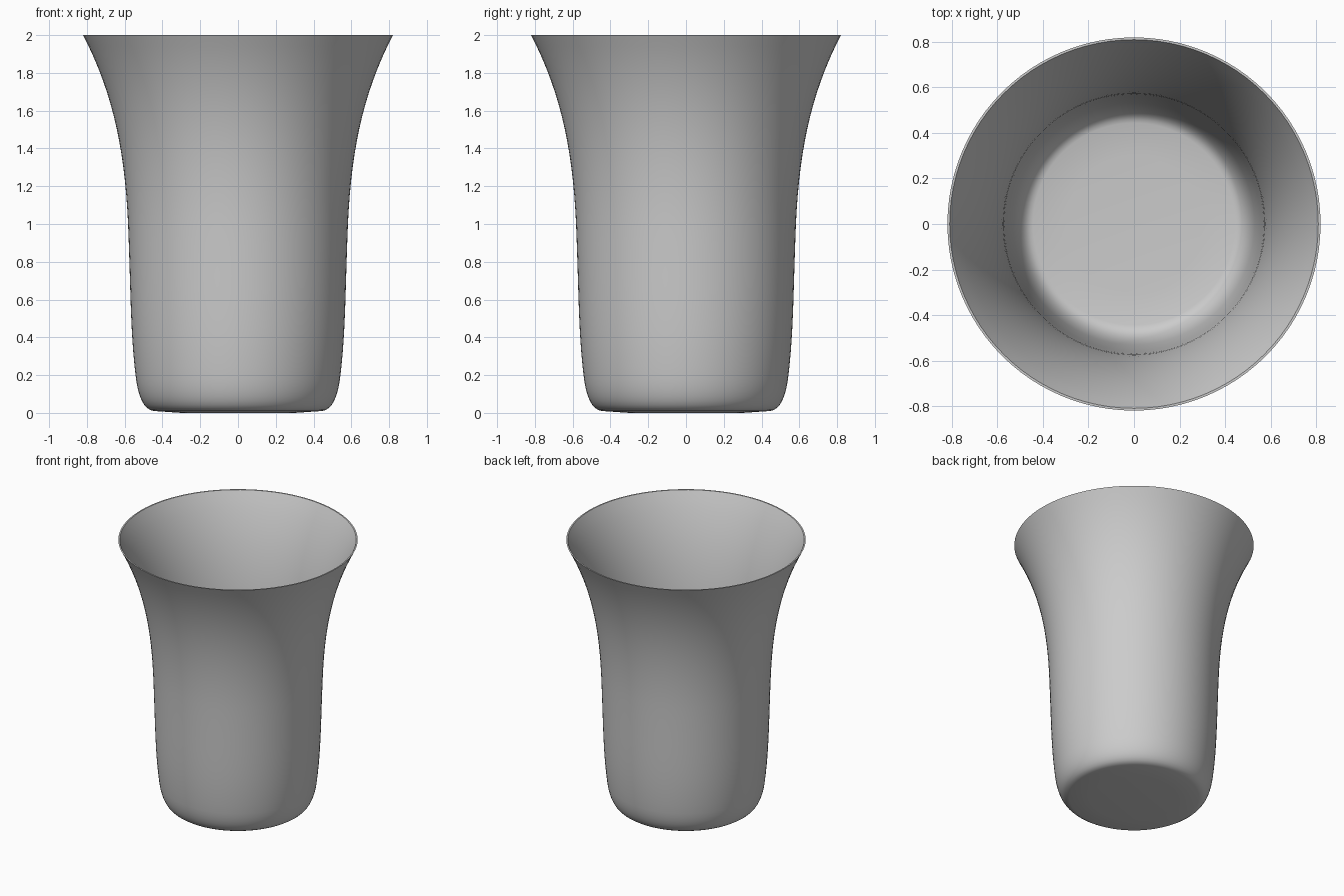
import bpy, bmesh, math
from mathutils import Vector
from mathutils.geometry import interpolate_bezier

cube = bpy.data.objects.get("Cube")
if cube:
    bpy.data.objects.remove(cube, do_unlink=True)

SEGMENTS = 96
WALL = 0.01

grey = bpy.data.materials.new("plain_grey")
grey.use_nodes = True
grey.diffuse_color = (0.6, 0.6, 0.6, 1)
grey.node_tree.nodes["Principled BSDF"].inputs["Base Color"].default_value = grey.diffuse_color


def curve(a, b, c, d, steps):
    """Points (radius, height) along one bezier span."""
    pts = [Vector((p[0], 0, p[1])) for p in (a, b, c, d)]
    return interpolate_bezier(*pts, steps)


# Outer profile: flat base, rounded foot, near-straight body, flared rim
base = [Vector((0, 0, 0)), Vector((0.3, 0, 0))]
foot = curve((0.445, 0.01), (0.5, 0.015), (0.528, 0.09), (0.54, 0.18), 9)
body = curve((0.54, 0.18), (0.57, 0.42), (0.567, 0.62), (0.582, 1.0), 12)
flare = curve((0.582, 1.0), (0.6, 1.4), (0.665, 1.7), (0.82, 2.0), 16)
outer = base + foot + body[1:] + flare[1:]

# Inner profile: the outer one moved inward by the wall thickness
inner = []
for i, p in enumerate(outer):
    t = (outer[min(i + 1, len(outer) - 1)] - outer[max(i - 1, 0)]).normalized()
    q = p + Vector((-t.z, 0, t.x)) * WALL
    inner.append(Vector((max(q.x, 0), 0, q.z)))
inner[0].x = 0
inner[-1] = Vector((0.82 - WALL, 0, 2.0))
profile = outer + inner[::-1]

# Spin the closed wall section into the cup
bm = bmesh.new()
verts = [bm.verts.new(p) for p in profile]
edges = [bm.edges.new(pair) for pair in zip(verts, verts[1:])]
bmesh.ops.spin(bm, geom=verts + edges, axis=(0, 0, 1), cent=(0, 0, 0),
               angle=math.tau, steps=SEGMENTS, use_duplicate=False)
bmesh.ops.remove_doubles(bm, verts=bm.verts, dist=0.0005)
bmesh.ops.recalc_face_normals(bm, faces=bm.faces)
mesh = bpy.data.meshes.new("cup")
bm.to_mesh(mesh)
bm.free()

cup = bpy.data.objects.new("cup", mesh)
bpy.context.collection.objects.link(cup)
mesh.materials.append(grey)
bpy.context.view_layer.objects.active = cup
cup.select_set(True)
bpy.ops.object.shade_smooth_by_angle(angle=math.radians(40))
